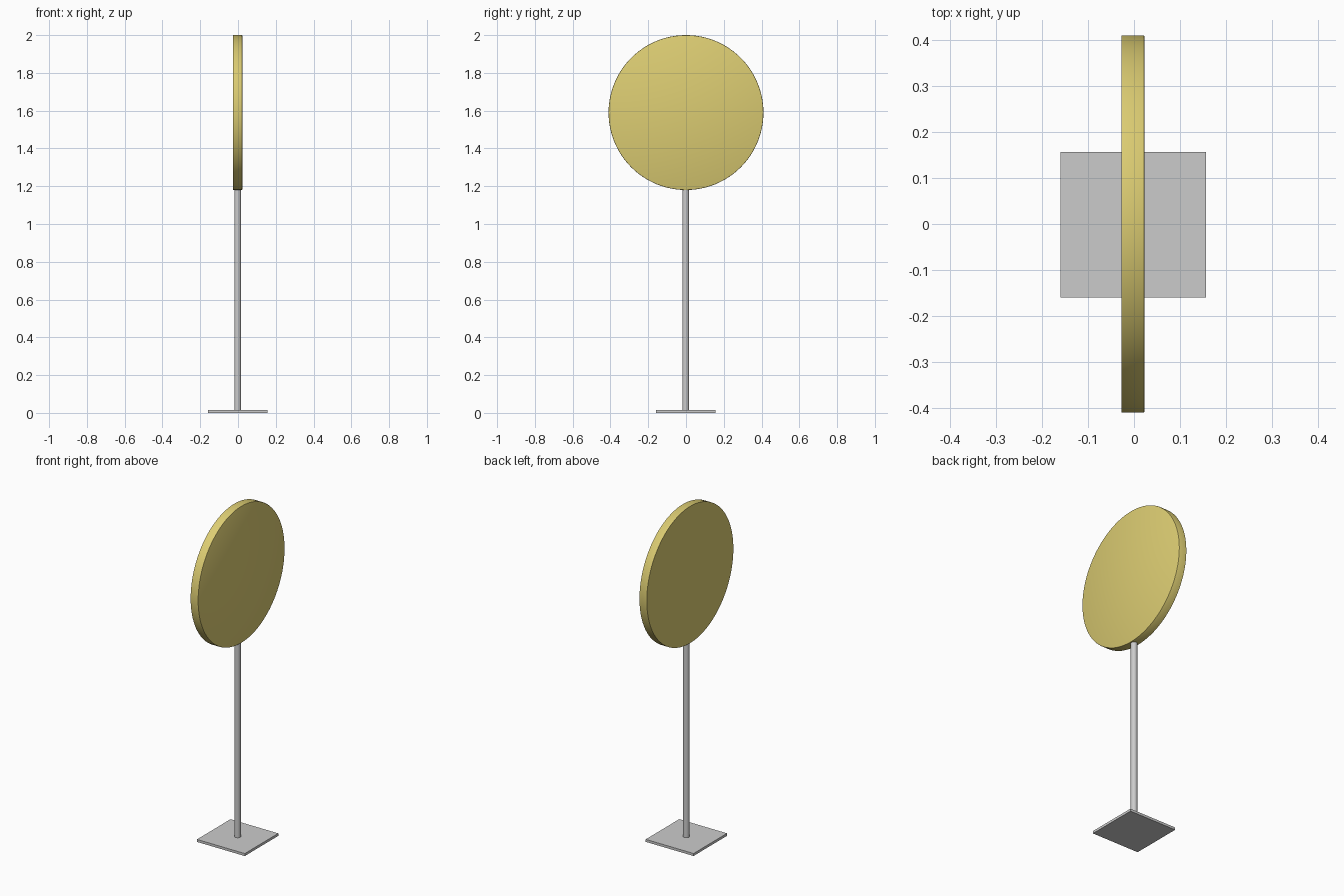
import bpy, bmesh, math

if "Cube" in bpy.data.objects:
    bpy.data.objects.remove(bpy.data.objects["Cube"])

OFF = -0.0015  # base and pole sit a hair off centre


def finish(name, bm, smooth=True):
    bmesh.ops.recalc_face_normals(bm, faces=bm.faces[:])
    me = bpy.data.meshes.new(name)
    bm.to_mesh(me)
    bm.free()
    ob = bpy.data.objects.new(name, me)
    bpy.context.collection.objects.link(ob)
    if smooth:
        bpy.ops.object.select_all(action='DESELECT')
        ob.select_set(True)
        bpy.context.view_layer.objects.active = ob
        bpy.ops.object.shade_smooth_by_angle(angle=math.radians(35))
    return ob


# square foot plate
bm = bmesh.new()
bmesh.ops.create_cube(bm, size=1)
bmesh.ops.scale(bm, vec=(0.317, 0.317, 0.015), verts=bm.verts)
bmesh.ops.translate(bm, vec=(OFF, OFF, 0.0075), verts=bm.verts)
finish("base_plate", bm, False)

# round pole, ending just inside the disc rim
bottom, top = 0.014, 1.19
bm = bmesh.new()
bmesh.ops.create_cone(bm, cap_ends=True, segments=32, radius1=0.018,
                      radius2=0.018, depth=top - bottom)
bmesh.ops.translate(bm, vec=(OFF, OFF, (top + bottom) / 2), verts=bm.verts)
finish("pole", bm)

# upright sign disc facing sideways, with a slightly eased rim on one side
bm = bmesh.new()
bmesh.ops.create_circle(bm, cap_ends=True, segments=96, radius=0.41)
rim = bm.edges[:]
ext = bmesh.ops.extrude_face_region(bm, geom=bm.faces[:], use_keep_orig=True)
new = [v for v in ext["geom"] if isinstance(v, bmesh.types.BMVert)]
bmesh.ops.translate(bm, vec=(0, 0, 0.05), verts=new)
front_edges = [e for e in bm.edges if all(v.co.z > 0.04 for v in e.verts)]
bmesh.ops.bevel(bm, geom=front_edges, offset=0.003, segments=2, profile=0.5,
                affect='EDGES')
for v in bm.verts:
    x, y, z = v.co
    v.co = (z - 0.027, x, y + 1.59)
disc = finish("sign_disc", bm)

mat = bpy.data.materials.new("yellow")
mat.diffuse_color = (0.72, 0.61, 0.17, 1)
mat.use_nodes = True
mat.node_tree.nodes["Principled BSDF"].inputs["Base Color"].default_value = mat.diffuse_color
disc.data.materials.append(mat)
